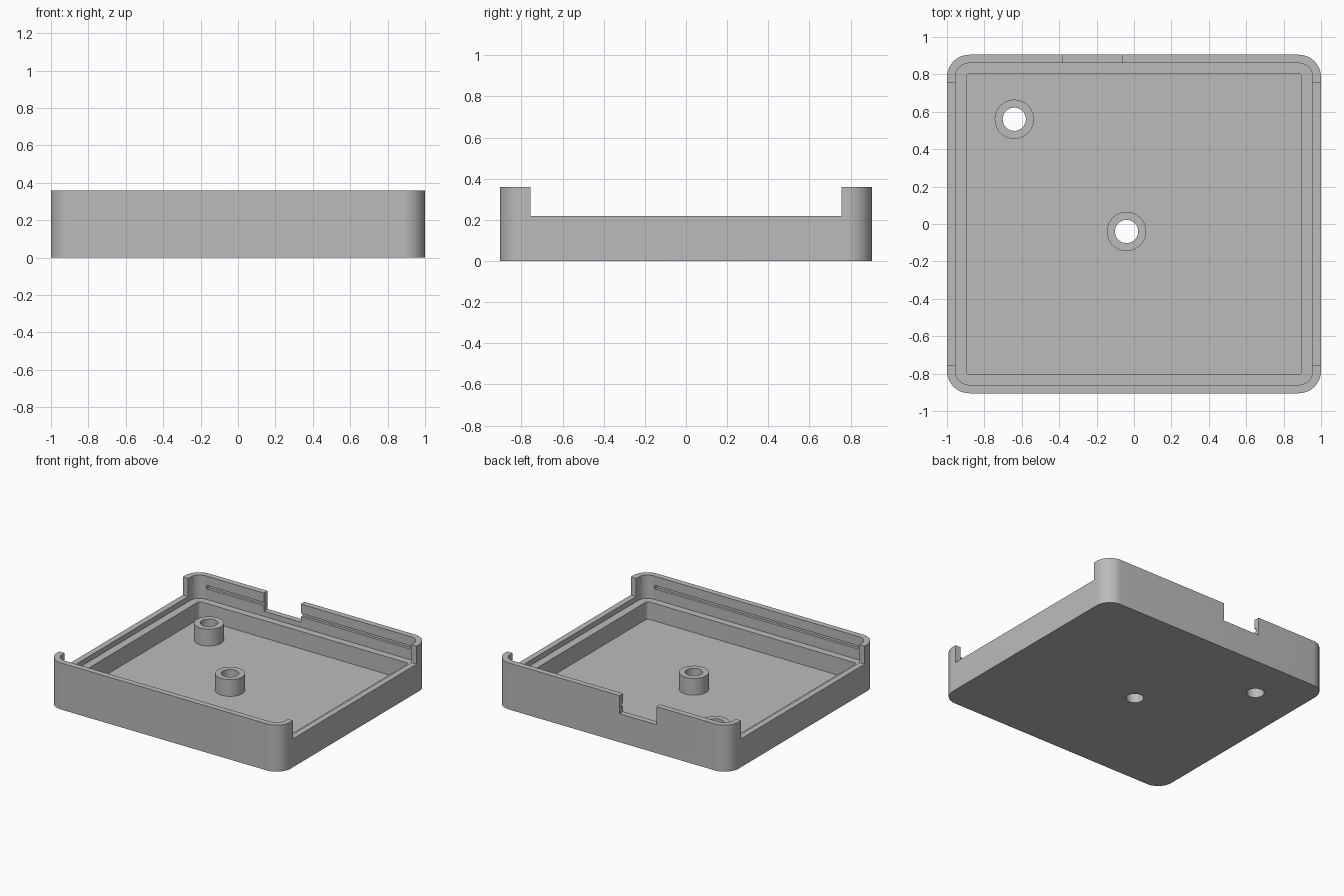
import bpy, bmesh, math

cube = bpy.data.objects.get("Cube")
if cube:
    bpy.data.objects.remove(cube)

W, D, H = 2.0, 1.81, 0.36      # overall size
WALL, FLOOR = 0.045, 0.045
LEDGE, CUT_Z = 0.18, 0.22      # inner ledge and lowered rim heights

grey = bpy.data.materials.new("plain grey")
grey.use_nodes = True
colour = (0.5, 0.5, 0.5, 1)
grey.diffuse_color = colour
grey.node_tree.nodes["Principled BSDF"].inputs["Base Color"].default_value = colour


def prism(name, outline, z0, z1):
    """Extrude a closed outline from z0 up to z1."""
    bm = bmesh.new()
    base = bm.faces.new([bm.verts.new((x, y, z0)) for x, y in outline])
    top = bmesh.ops.extrude_face_region(bm, geom=[base])["geom"]
    for v in top:
        if isinstance(v, bmesh.types.BMVert):
            v.co.z = z1
    bmesh.ops.recalc_face_normals(bm, faces=bm.faces)
    mesh = bpy.data.meshes.new(name)
    bm.to_mesh(mesh)
    bm.free()
    mesh.materials.append(grey)
    obj = bpy.data.objects.new(name, mesh)
    bpy.context.collection.objects.link(obj)
    return obj


def rounded(w, d, r, steps=12):
    """Outline of a rectangle with rounded corners."""
    pts = []
    for i, (sx, sy) in enumerate([(1, 1), (-1, 1), (-1, -1), (1, -1)]):
        for k in range(steps + 1):
            a = math.pi / 2 * (i + k / steps)
            pts.append((sx * (w / 2 - r) + r * math.cos(a),
                        sy * (d / 2 - r) + r * math.sin(a)))
    return pts


def circle(x, y, r, n=48):
    return [(x + r * math.cos(math.tau * k / n), y + r * math.sin(math.tau * k / n))
            for k in range(n)]


def box(x0, x1, y0, y1):
    return [(x0, y0), (x1, y0), (x1, y1), (x0, y1)]


def cut(targets, outline, z0, z1):
    """Subtract a prism from each target."""
    tool = prism("cutter", outline, z0, z1)
    tool.hide_render = True
    for obj in targets:
        mod = obj.modifiers.new("cut", "BOOLEAN")
        mod.operation, mod.solver, mod.object = "DIFFERENCE", "EXACT", tool
        bpy.context.view_layer.objects.active = obj
        bpy.ops.object.modifier_apply(modifier=mod.name)
    bpy.data.objects.remove(tool)


# Tray with a stepped cavity
tray = prism("tray", rounded(W, D, 0.12), 0, H)
cut([tray], rounded(W - 2 * WALL, D - 2 * WALL, 0.075), LEDGE, 1)
cut([tray], rounded(1.79, 1.61, 0.02, 4), FLOOR, 1)

# Lowered side rims and back notch
cut([tray], box(-2, 2, -0.755, 0.755), CUT_Z, 1)
cut([tray], box(-0.38, -0.065, 0.8, 1), CUT_Z, 1)

# Snap grooves inside the front and back walls
groove = D / 2 - WALL
for s in (-1, 1):
    y0, y1 = sorted((s * (groove - 0.02), s * (groove + 0.02)))
    cut([tray], box(-0.87, 0.87, y0, y1), 0.262, 0.288)

# Standoffs with through holes
parts = [tray]
for name, x, y in (("center_standoff", -0.04, -0.04), ("corner_standoff", -0.64, 0.56)):
    post = prism(name, circle(x, y, 0.105), FLOOR - 0.01, 0.175)
    cut([tray, post], circle(x, y, 0.062), -1, 1)
    parts.append(post)

# Smooth the curved walls, keep edges sharp
bpy.ops.object.select_all(action="DESELECT")
for obj in parts:
    obj.select_set(True)
bpy.context.view_layer.objects.active = tray
bpy.ops.object.shade_smooth_by_angle(angle=math.radians(30))
